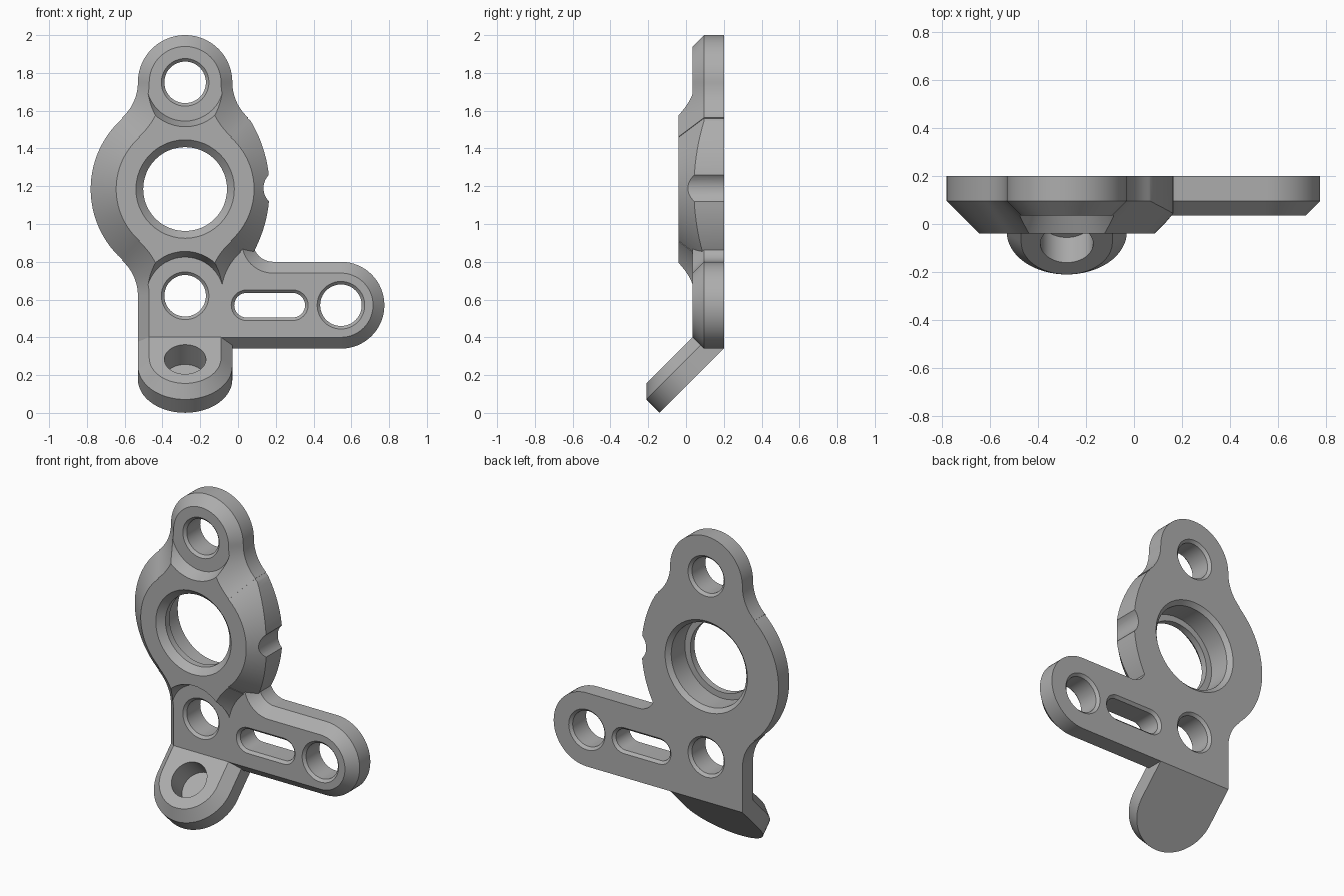
import bpy, bmesh
from math import sin, cos, radians, sqrt
from mathutils import Vector

old = bpy.data.objects.get("Cube")
if old:
    bpy.data.objects.remove(old, do_unlink=True)

grey = bpy.data.materials.new("machined_grey")
grey.use_nodes = True
colour = (0.42, 0.42, 0.42, 1)
grey.diffuse_color = colour
grey.node_tree.nodes["Principled BSDF"].inputs["Base Color"].default_value = colour

BACK, EDGE, THIN, THICK = 0.20, 0.095, 0.035, -0.04   # depth levels
CX, CZ, SPAN = -0.28, 1.185, 0.565                    # hub centre, lobe distance
S = sqrt(0.5)


def arc(cx, cz, r, a0, a1, n=24):
    angles = [radians(a0 + (a1 - a0) * i / n) for i in range(n + 1)]
    return [(cx + r * cos(a), cz + r * sin(a)) for a in angles]


def upright(x, z, y):
    return Vector((x, y, z))


def tilted(x, u, w):
    # Frame of the tab: u runs down its length, w through its thickness
    return Vector((CX + x, BACK - S * (u + w), 0.34 + S * (w - u)))


def loft(name, outline, levels, frame=upright):
    """Solid through rings (depth, inset) of one outline function."""
    bm = bmesh.new()
    rings = [[bm.verts.new(frame(p, q, d)) for p, q in outline(k)] for d, k in levels]
    for a, b in zip(rings, rings[1:]):
        for i in range(len(a)):
            j = (i + 1) % len(a)
            bm.faces.new((a[i], a[j], b[j], b[i]))
    bm.faces.new(rings[0])
    bm.faces.new(rings[-1])
    bmesh.ops.recalc_face_normals(bm, faces=bm.faces)
    mesh = bpy.data.meshes.new(name)
    bm.to_mesh(mesh)
    bm.free()
    mesh.materials.append(grey)
    obj = bpy.data.objects.new(name, mesh)
    bpy.context.collection.objects.link(obj)
    return obj


def combine(target, other, operation):
    mod = target.modifiers.new("combine", 'BOOLEAN')
    mod.operation, mod.solver, mod.object = operation, 'EXACT', other
    bpy.context.view_layer.objects.active = target
    bpy.ops.object.modifier_apply(modifier=mod.name)
    bpy.data.objects.remove(other, do_unlink=True)


def disc(x, z):
    return lambda r: arc(x, z, r, 0, 360 - 7.5, 47)


# Outlines
def hub_outline(k):
    right = arc(0, SPAN, 0.25 - k, 90, 0, 24)
    right += arc(0.5, SPAN, 0.25 + k, 180, 228.5, 16)
    right += arc(0, 0, 0.5 - k, 48.5, 0, 24)
    right += [(x, -z) for x, z in right[-2::-1]]
    left = [(-x, z) for x, z in right[-2:0:-1]]
    return [(CX + x, CZ + z) for x, z in right + left]


def arm_outline(k):
    return ([(-0.53 + k, 0.34 + k)]
            + arc(0.545, 0.57, 0.23 - k, -90, 90, 32)
            + arc(0.185, 0.905, 0.105 + k, 270, 180, 12)
            + [(-0.1, 0.96), (CX, 0.9), (-0.53 + k, 0.62)])


def tab_outline(k):
    return [(0.25 - k, 0)] + arc(0, 0.23, 0.25 - k, 0, 180, 32) + [(k - 0.25, 0)]


def slot_outline(r):
    return arc(0.045, 0.57, r, 90, 270, 16) + arc(0.29, 0.57, r, -90, 90, 16)


def flank_outline(k):
    return arc(-0.533, CZ, 0.70, -31, 31) + [(0.4, CZ + 0.36), (0.4, CZ - 0.36)]


# Thick hub with two lobes and a broad front chamfer
body = loft("bracket_body", hub_outline, [(BACK, 0), (EDGE, 0), (THICK, EDGE - THICK)])

# Trimmed right flank and its small groove
combine(body, loft("flank_cutter", flank_outline, [(0.3, 0), (-0.2, 0)]), 'DIFFERENCE')
combine(body, loft("groove_cutter", disc(0.235, CZ + 0.005), [(0.3, 0.1), (-0.2, 0.1)]), 'DIFFERENCE')

# Round stepped seats on both lobes
for side in (1, -1):
    seat = loft("seat_cutter", disc(CX, CZ + side * SPAN),
                [(THIN, 0.205), (THICK, 0.235), (THICK - 0.05, 0.255)])
    combine(body, seat, 'DIFFERENCE')

# Side arm and bent tab
combine(body, loft("side_arm", arm_outline, [(BACK, 0), (EDGE, 0), (THIN, 0.06)]), 'UNION')
combine(body, loft("bent_tab", tab_outline, [(0, 0), (0.1, 0), (0.16, 0.06)], tilted), 'UNION')


# Chamfered holes and slot through the thin plate
def through(r, bevel):
    e = 0.02
    return [(BACK + e, r + bevel + e), (BACK - bevel, r),
            (THIN + bevel, r), (THIN - e, r + bevel + e)]


for x, z in ((CX, CZ + SPAN), (CX, CZ - SPAN), (0.545, 0.57)):
    combine(body, loft("hole_cutter", disc(x, z), through(0.11, 0.016)), 'DIFFERENCE')
combine(body, loft("slot_cutter", slot_outline, through(0.065, 0.016)), 'DIFFERENCE')

# Main bore, wider from the back, with a chamfered front lip
bore = [(BACK + 0.02, 0.305), (BACK - 0.025, 0.26), (0.04, 0.26), (0.04, 0.222),
        (0.0, 0.222), (THICK - 0.02, 0.28)]
combine(body, loft("bore_cutter", disc(CX, CZ), bore), 'DIFFERENCE')

# Blind hole in the tab
combine(body, loft("tab_hole_cutter", disc(0, 0.24), [(0.15, 0.11), (0.012, 0.11), (0.3, 0.11)][1:], tilted),
        'DIFFERENCE')

bpy.ops.object.select_all(action='DESELECT')
body.select_set(True)
bpy.context.view_layer.objects.active = body
bpy.ops.object.shade_smooth_by_angle(angle=radians(25))
